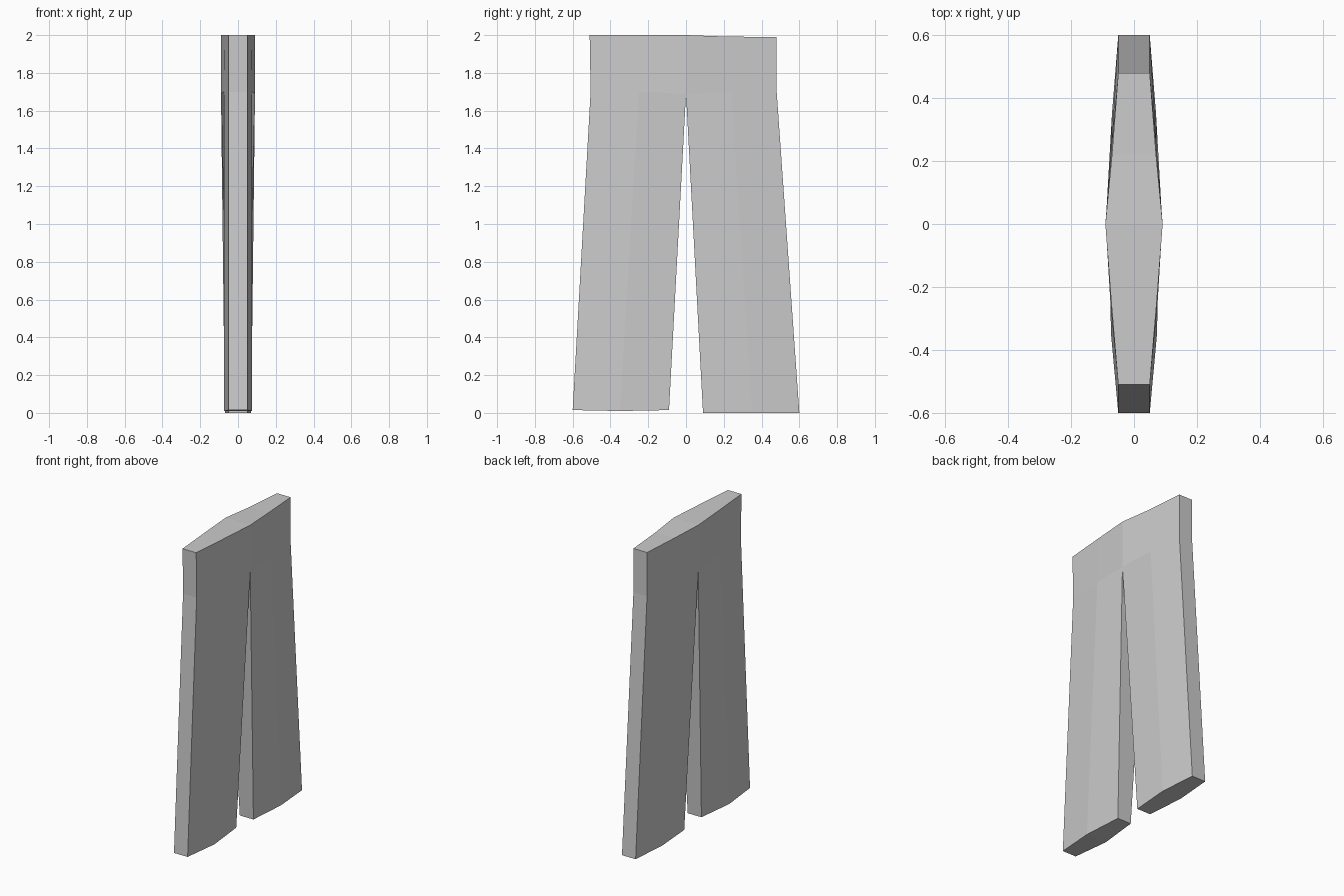
import bpy, bmesh

if "Cube" in bpy.data.objects:
    bpy.data.objects.remove(bpy.data.objects["Cube"])

bm = bmesh.new()


def ring(profile):
    """Pairs of left/right vertices from (y, z, half thickness)."""
    return [(bm.verts.new((-x, y, z)), bm.verts.new((x, y, z))) for y, z, x in profile]


def cap(row):
    for a, b in zip(row, row[1:]):
        bm.faces.new((a[0], b[0], b[1], a[1]))


def walls(upper, lower):
    # broad faces on both sides
    for i in range(len(upper) - 1):
        for s in (0, 1):
            bm.faces.new((upper[i][s], upper[i + 1][s], lower[i + 1][s], lower[i][s]))


def edge(u, l):
    bm.faces.new((u[0], u[1], l[1], l[0]))


# Waist and hip cross-sections
waist = ring([(-.51, 2, .05), (-.25, 2, .072), (0, 2, .091), (.22, 1.992, .07), (.48, 1.99, .05)])
hip = ring([(-.505, 1.7, .05), (-.25, 1.7, .075), (0, 1.69, .09), (.24, 1.7, .072), (.48, 1.7, .05)])
# Leg cuffs
cuff_a = ring([(-.6, .015, .05), (-.35, .01, .073), (-.09, .015, .05)])
cuff_b = ring([(.09, 0, .05), (.35, 0, .07), (.6, 0, .05)])

cap(waist)
walls(waist, hip)
edge(waist[0], hip[0])
edge(waist[-1], hip[-1])
for top, cuff in ((hip[:3], cuff_a), (hip[2:], cuff_b)):
    walls(top, cuff)
    edge(top[0], cuff[0])
    edge(top[-1], cuff[-1])
    cap(cuff)

bmesh.ops.recalc_face_normals(bm, faces=bm.faces)
mesh = bpy.data.meshes.new("trousers")
bm.to_mesh(mesh)
bm.free()
bpy.context.collection.objects.link(bpy.data.objects.new("trousers", mesh))
